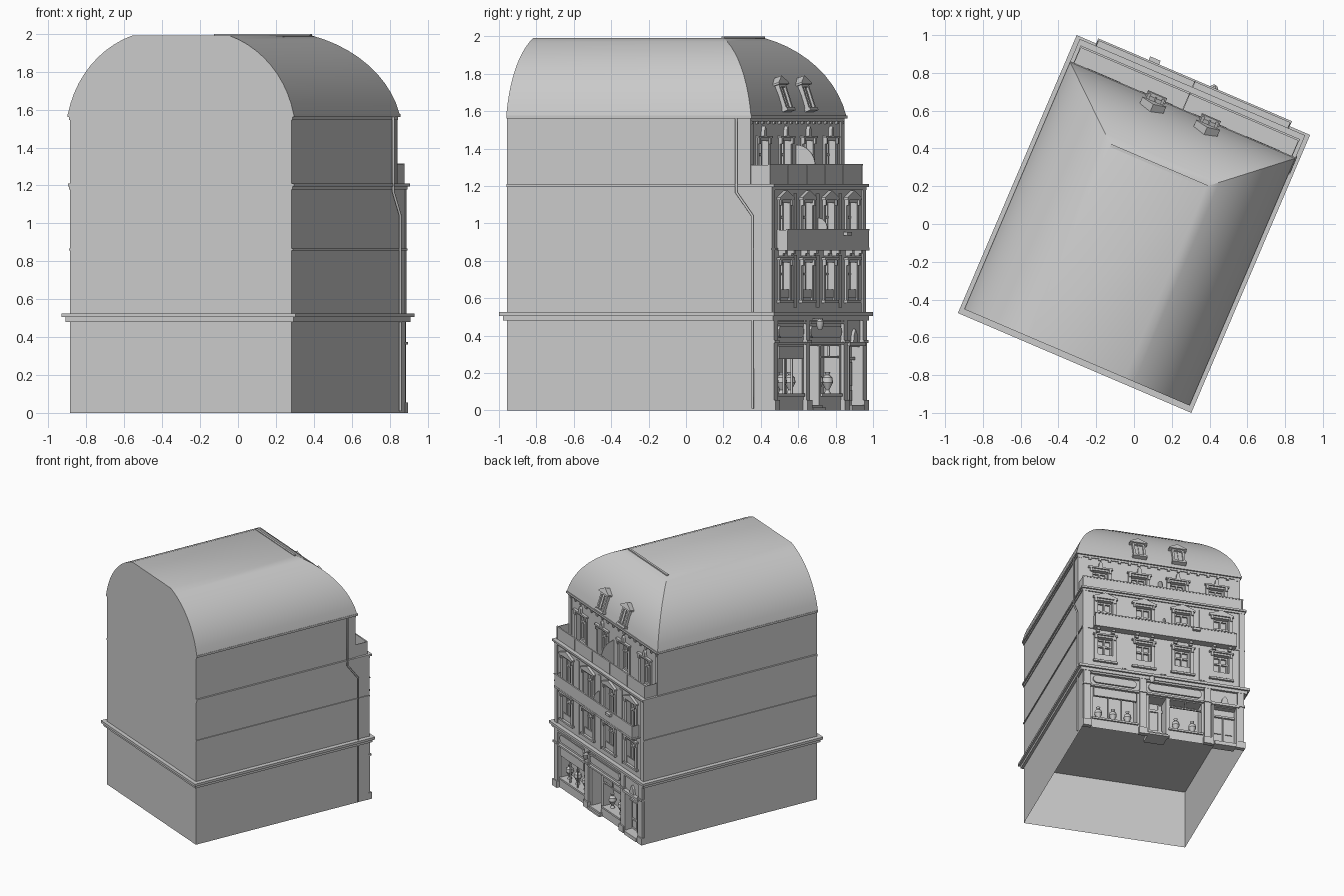
import bpy, bmesh
from math import radians, sin, cos, pi, hypot, atan2
from mathutils import Matrix, Vector

if "Cube" in bpy.data.objects:
    bpy.data.objects.remove(bpy.data.objects["Cube"])

# Local frame: u along the street facade, v outward from it, then turned on the plot
TURN = Matrix.Rotation(radians(-23.15), 4, 'Z')
HW, BACK, FRONT, UPPER = 0.635, -0.768, 0.765, 0.64   # half width, back, facade, set-back storey
WIN = [-0.455, -0.15, 0.155, 0.46]


def finish(name, bm, local=Matrix(), smooth=False, fix=True):
    if fix:
        bmesh.ops.recalc_face_normals(bm, faces=bm.faces)
    me = bpy.data.meshes.new(name)
    bm.to_mesh(me)
    bm.free()
    ob = bpy.data.objects.new(name, me)
    bpy.context.collection.objects.link(ob)
    ob.matrix_world = TURN @ local
    if smooth:
        bpy.ops.object.select_all(action='DESELECT')
        ob.select_set(True)
        bpy.context.view_layer.objects.active = ob
        bpy.ops.object.shade_smooth_by_angle(angle=radians(30))
    return ob


def boxes(name, items, local=Matrix()):
    """Each item: u0, u1, v0, v1, z0, z1."""
    bm = bmesh.new()
    for a, b, c, d, e, f in items:
        m = Matrix.Translation(((a+b)/2, (c+d)/2, (e+f)/2)) @ Matrix.Diagonal((b-a, d-c, f-e, 1))
        bmesh.ops.create_cube(bm, size=1, matrix=m)
    return finish(name, bm, local)


def prisms(name, outlines, v0, v1, local=Matrix()):
    """Extrude (u, z) outlines from v0 to v1."""
    bm = bmesh.new()
    for pts in outlines:
        f = bm.faces.new([bm.verts.new((u, v0, z)) for u, z in pts])
        r = bmesh.ops.extrude_face_region(bm, geom=[f])
        bmesh.ops.translate(bm, vec=(0, v1-v0, 0), verts=[g for g in r['geom'] if isinstance(g, bmesh.types.BMVert)])
        bm.faces.new(f.verts) if not f.is_valid else None
    return finish(name, bm, local)


def facade(name, v, z0, z1, holes):
    """Wall of grid cells; each hole (u0, u1, z0, z1, depth) is pushed inward."""
    us = sorted({-HW, HW} | {h[i] for h in holes for i in (0, 1)})
    zs = sorted({z0, z1} | {h[i] for h in holes for i in (2, 3)})
    bm = bmesh.new()
    g = [[bm.verts.new((u, v, z)) for z in zs] for u in us]
    cells = [bm.faces.new((g[i+1][j], g[i][j], g[i][j+1], g[i+1][j+1]))
             for i in range(len(us)-1) for j in range(len(zs)-1)]
    for a, b, c, d, dep in holes:
        inside = [f for f in cells if f.is_valid and a < f.calc_center_median().x < b
                  and c < f.calc_center_median().z < d]
        r = bmesh.ops.extrude_face_region(bm, geom=inside)
        bmesh.ops.translate(bm, vec=(0, -dep, 0), verts=[q for q in r['geom'] if isinstance(q, bmesh.types.BMVert)])
        bmesh.ops.delete(bm, geom=[f for f in inside if f.is_valid], context='FACES')
    return finish(name, bm, fix=False)


def lathe(name, prof, u, v, z, n=12):
    bm = bmesh.new()
    rings = [[bm.verts.new((u+r*cos(2*pi*k/n), v+r*sin(2*pi*k/n), z+h)) for k in range(n)] for r, h in prof]
    for a, b in zip(rings, rings[1:]):
        for k in range(n):
            bm.faces.new((a[k], a[(k+1) % n], b[(k+1) % n], b[k]))
    bm.faces.new(rings[0])
    bm.faces.new(rings[-1])
    return finish(name, bm, smooth=True)


# Side and back walls (open underneath)
bm = bmesh.new()
outline = [(BACK, 0), (FRONT, 0), (FRONT, 1.2), (UPPER, 1.2), (UPPER, 1.57), (BACK, 1.57)]
sides = [[bm.verts.new((s*HW, v, z)) for v, z in outline] for s in (-1, 1)]
for s in sides:
    bm.faces.new(s)
L, R = sides
for i, j in ((5, 0), (2, 3)):                         # back wall and terrace floor
    bm.faces.new((L[i], L[j], R[j], R[i]))
finish("house_walls", bm)

# Curved mansard roof, hipped toward the street, flat gable at the back
N, RISE, INS, TOP = 10, 0.417, 0.373, 1.992
ch, ang = hypot(RISE, INS), atan2(RISE, INS)
bm = bmesh.new()
rings = []
for k in range(N+1):
    a = radians(60*k/N-30)                            # 60 degree arc bulging over the chord
    along, bulge = ch*(0.5+sin(a)), ch*(cos(a)-cos(radians(30)))
    s, z = along*cos(ang)-bulge*sin(ang), TOP-RISE+along*sin(ang)+bulge*cos(ang)
    w, vf = 0.648-s, 0.655-0.86*s
    rings.append([bm.verts.new(p) for p in ((-w, BACK, z), (w, BACK, z), (w, vf, z), (-w, vf, z))])
for a, b in zip(rings, rings[1:]):
    for k in range(4):
        bm.faces.new((a[k], a[(k+1) % 4], b[(k+1) % 4], b[k]))
bm.faces.new(rings[-1])
finish("mansard_roof", bm, smooth=True)
boxes("roof_ridge_cap", [(-0.277, 0.277, 0.325, 0.342, 1.985, 1.998)])

# Cornices and string courses
boxes("main_cornice", [(-0.655, 0.655, -0.785, 0.785, 0.48, 0.505), (-0.672, 0.672, -0.80, 0.80, 0.505, 0.525)])
boxes("string_courses", [(-0.642, 0.642, -0.766, 0.772, 0.858, 0.868),
                         (-0.641, 0.641, -0.766, 0.775, 1.178, 1.195), (-0.649, 0.649, -0.766, 0.788, 1.195, 1.21)])
boxes("eave_cornice", [(-0.641, 0.641, -0.766, 0.648, 1.545, 1.56), (-0.65, 0.65, -0.767, 0.66, 1.56, 1.577)])
boxes("eave_brackets", [(-0.62+i*0.0775-0.01, -0.62+i*0.0775+0.01, UPPER, 0.652, 1.53, 1.548) for i in range(17)])

# Facade storeys with recessed openings
facade("ground_floor_front", FRONT, 0, 0.49, [(0.21, 0.555, 0.09, 0.345, 0.09), (-0.02, 0.115, 0.03, 0.345, 0.11),
       (-0.30, -0.05, 0.09, 0.345, 0.09), (-0.57, -0.39, 0.03, 0.34, 0.045)])
STOREYS = {"second": (FRONT, 0.52, 0.865, 0.60, 0.79), "third": (FRONT, 0.865, 1.2, 0.87, 1.11),
           "fourth": (UPPER, 1.2, 1.57, 1.21, 1.44)}
for nm, (v, z0, z1, a, b) in STOREYS.items():
    facade(nm+"_floor_front", v, z0, z1, [(u-0.06, u+0.06, a, b, 0.045) for u in WIN])
    surround, bars = [], []
    for u in WIN:
        for s in (-1, 1):
            surround.append((u+s*0.073-0.013, u+s*0.073+0.013, v-0.005, v+0.01, a-0.01, b))
            surround.append((u+s*0.075-0.009, u+s*0.075+0.009, v, v+0.02, b-0.015, b+0.025))
            bars.append((u+s*0.054-0.006, u+s*0.054+0.006, v-0.044, v-0.028, a, b))
        surround += [(u-0.086, u+0.086, v-0.005, v+0.01, b, b+0.015), (u-0.095, u+0.095, v, v+0.022, b+0.015, b+0.028)]
        t = a+(b-a)*0.68
        bars += [(u-0.006, u+0.006, v-0.044, v-0.026, a, b), (u-0.06, u+0.06, v-0.044, v-0.026, t-0.006, t+0.006),
                 (u-0.06, u+0.06, v-0.044, v-0.028, b-0.012, b), (u-0.06, u+0.06, v-0.044, v-0.028, a, a+0.015)]
    boxes(nm+"_window_surrounds", surround)
    boxes(nm+"_window_bars", bars)
boxes("second_window_sills", [(u-0.095, u+0.095, FRONT, 0.785, 0.575, 0.59) for u in WIN])
boxes("second_window_guards", [(u-0.06, u+0.06, FRONT-0.004, FRONT+0.004, 0.60, 0.645) for u in WIN])
prisms("third_window_pediments", [[(u-0.097, 1.138), (u+0.097, 1.138), (u, 1.176)] for u in WIN], FRONT, 0.787)
prisms("fourth_window_finials", [[(u-0.016, 1.465), (u+0.016, 1.465), (u+0.012, 1.505), (u, 1.52), (u-0.012, 1.505)]
                                 for u in WIN], UPPER, 0.66)
boxes("corner_strips", [(s*0.617-0.02, s*0.617+0.02, v-0.01, v+0.008, z0, z1) for s in (-1, 1)
                        for v, z0, z1 in ((FRONT, 0.52, 1.18), (UPPER, 1.2, 1.55))])
boxes("pier_strips", [(u-0.02, u+0.02, FRONT-0.01, FRONT+0.005, z0, z1) for u in (-0.302, 0.003, 0.308)
                      for z0, z1 in ((0.55, 0.83), (0.87, 1.16))])

# Third-floor balcony and fourth-floor terrace railings, with fan-shaped dividers
boxes("balcony_slab", [(-0.56, 0.555, 0.75, 0.828, 0.855, 0.87)])
boxes("balcony_brackets", [(u+s*0.06-0.012, u+s*0.06+0.012, 0.76, 0.805-d, 0.84-d, 0.856-d)
                           for u in WIN for s in (-1, 1) for d in (0, 0.014)])
boxes("balcony_railing", [(-0.557, 0.552, 0.821, 0.826, 0.87, 0.965), (-0.557, -0.552, 0.765, 0.825, 0.87, 0.965),
                          (0.547, 0.552, 0.765, 0.825, 0.87, 0.965), (-0.56, 0.555, 0.818, 0.829, 0.963, 0.971)])
boxes("terrace_railing", [(-0.63, 0.63, 0.75, 0.755, 1.21, 1.312), (-0.63, -0.625, UPPER, 0.755, 1.21, 1.312),
                          (0.625, 0.63, UPPER, 0.755, 1.21, 1.312), (-0.632, 0.632, 0.747, 0.758, 1.308, 1.316)])
boxes("terrace_posts", [(u-0.005, u+0.005, 0.747, 0.758, 1.21, 1.312) for u in [-0.625+0.25*i for i in range(6)]])
for nm, v0, r, z0, h in (("balcony", FRONT, 0.057, 0.87, 0.16), ("terrace", UPPER, 0.112, 1.21, 0.21)):
    fan = [(0, z0), (r, z0), (r, z0+h-r)] + [(r*cos(t*pi/16), z0+h-r+r*sin(t*pi/16)) for t in range(1, 9)]
    prisms(nm+"_divider", [fan], -0.003, 0.003,
           Matrix.Translation((0, v0, 0)) @ Matrix.Rotation(pi/2, 4, 'Z'))
boxes("balcony_planter", [(-0.27, -0.21, 0.826, 0.85, 0.935, 0.955)])

# Dormers leaning with the roof
for u in (-0.155, 0.155):
    lean = Matrix.Translation((u, 0.655, 1.605)) @ Matrix.Rotation(radians(19), 4, 'X')
    boxes("dormer_frame", [(-0.048, -0.032, -0.07, 0.018, 0, 0.14), (0.032, 0.048, -0.07, 0.018, 0, 0.14),
                           (-0.048, 0.048, -0.07, 0.018, 0.125, 0.14), (-0.055, 0.055, -0.07, 0.025, -0.008, 0.01),
                           (-0.035, 0.035, -0.07, 0.005, 0, 0.13), (-0.004, 0.004, 0, 0.012, 0, 0.13)], lean)
    prisms("dormer_hood", [[(-0.068, 0.138), (0.068, 0.138), (0.068, 0.148), (0, 0.186), (-0.068, 0.148)]],
           -0.06, 0.03, lean)

# Ground-floor piers, plinths and bases
PIERS = [-0.605, -0.345, 0.165, 0.605]
boxes("shop_piers", [(u-0.025, u+0.025, FRONT-0.01, 0.782, 0, 0.48) for u in PIERS])
boxes("pier_plinths", [(u-0.032, u+0.032, FRONT-0.01, 0.792, 0, 0.055) for u in PIERS])
boxes("pier_capitals", [(u-0.032, u+0.032, FRONT-0.01, 0.79, 0.36, 0.375) for u in PIERS])
boxes("stall_risers", [(0.20, 0.565, FRONT-0.01, 0.778, 0.075, 0.09), (-0.31, -0.04, FRONT-0.01, 0.778, 0.075, 0.09)])

# Rounded sign boards, blind panel and shop window bars


def pill(a, b, c, d):
    r, m = (d-c)/2, (c+d)/2
    right = [(b-r+r*cos(t), m+r*sin(t)) for t in [-pi/2+pi*i/8 for i in range(9)]]
    return right + [(a+b-u, 2*m-z) for u, z in right]


prisms("sign_boards", [pill(0.215, 0.555, 0.39, 0.452), pill(-0.30, 0.12, 0.39, 0.452)], FRONT, 0.778)
boxes("shop_fascias", [(0.195, 0.575, FRONT, 0.785, 0.352, 0.366), (-0.315, 0.135, FRONT, 0.785, 0.352, 0.366),
                       (0.195, 0.575, FRONT, 0.785, 0.462, 0.475), (-0.315, 0.135, FRONT, 0.785, 0.462, 0.475)])
boxes("shop_blind", [(0.215, 0.55, FRONT-0.01, 0.775, 0.275, 0.345)])
boxes("shop_window_bars", [(0.325, 0.333, 0.75, 0.762, 0.09, 0.28), (0.432, 0.44, 0.75, 0.762, 0.09, 0.28),
                           (-0.30, -0.05, 0.75, 0.762, 0.28, 0.29), (-0.179, -0.171, 0.75, 0.762, 0.28, 0.345)])
boxes("shop_door", [(-0.015, 0.015, 0.66, 0.672, 0.03, 0.33), (0.08, 0.11, 0.66, 0.672, 0.03, 0.33),
                    (-0.02, 0.115, 0.66, 0.672, 0.03, 0.11), (-0.02, 0.115, 0.66, 0.672, 0.27, 0.29)])
vase = [(0.018, 0), (0.01, 0.02), (0.03, 0.06), (0.026, 0.085), (0.01, 0.1), (0.016, 0.115)]
for u in (0.27, 0.385, 0.50, -0.11, -0.24):
    lathe("display_vase", vase, u, 0.72, 0.09)

# House door with surround, panels, ornament and steps
boxes("house_door", [(-0.484, -0.476, 0.718, 0.732, 0.03, 0.28), (-0.57, -0.39, 0.718, 0.738, 0.27, 0.285)] +
      [(u-0.028, u+0.028, 0.718, 0.728, a, b) for u in (-0.525, -0.435) for a, b in ((0.05, 0.11), (0.13, 0.26))])
boxes("door_surround", [(-0.582, -0.568, FRONT-0.01, 0.785, 0, 0.35), (-0.392, -0.378, FRONT-0.01, 0.785, 0, 0.35),
                        (-0.59, -0.37, FRONT-0.01, 0.795, 0.345, 0.365)])
prisms("door_ornament", [[(-0.51, 0.365), (-0.45, 0.365), (-0.46, 0.41), (-0.48, 0.435), (-0.50, 0.41)]], FRONT, 0.782)
boxes("steps", [(-0.565, -0.395, 0.72, 0.796, 0, 0.03), (-0.03, 0.125, 0.66, 0.782, 0, 0.03),
                (-0.04, 0.135, 0.76, 0.796, 0, 0.015)])

# Lantern on the cornice and the side drainpipe
boxes("lantern_arm", [(0.101, 0.113, 0.76, 0.84, 0.482, 0.49)])
lathe("lantern", [(0.008, 0), (0.016, 0.01), (0.022, 0.045), (0.006, 0.058)], 0.107, 0.825, 0.43)
cu = bpy.data.curves.new("drainpipe", 'CURVE')
cu.dimensions, cu.bevel_depth, cu.bevel_resolution = '3D', 0.007, 2
sp = cu.splines.new('POLY')
path = [(0.57, 1.56), (0.57, 1.165), (0.664, 1.04), (0.664, 0.01)]
sp.points.add(len(path)-1)
for p, (v, z) in zip(sp.points, path):
    p.co = (0.648, v, z, 1)
pipe = bpy.data.objects.new("drainpipe", cu)
bpy.context.collection.objects.link(pipe)
pipe.matrix_world = TURN
